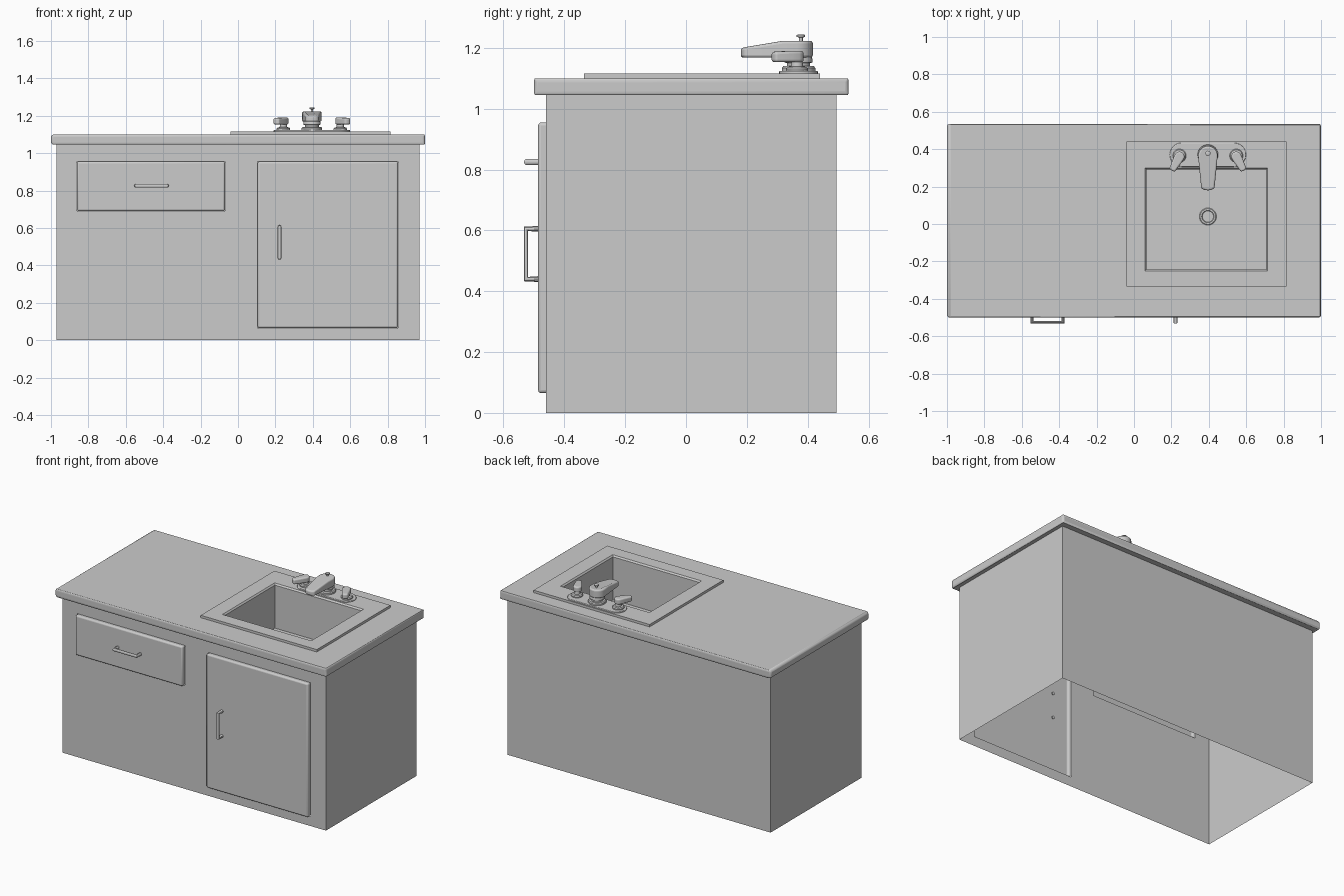
import bpy, bmesh, math
from mathutils import Matrix

if "Cube" in bpy.data.objects:
    bpy.data.objects.remove(bpy.data.objects["Cube"])


def finish(name, bm, bevel=0, segments=3, matrix=None):
    bmesh.ops.recalc_face_normals(bm, faces=bm.faces)
    if matrix:
        bm.transform(matrix)
    mesh = bpy.data.meshes.new(name)
    bm.to_mesh(mesh)
    bm.free()
    ob = bpy.data.objects.new(name, mesh)
    bpy.context.collection.objects.link(ob)
    bpy.ops.object.select_all(action='DESELECT')
    bpy.context.view_layer.objects.active = ob
    ob.select_set(True)
    bpy.ops.object.shade_smooth_by_angle(angle=math.radians(35))
    if bevel:
        m = ob.modifiers.new("round_edges", 'BEVEL')
        m.width, m.segments = bevel, segments
        m.limit_method, m.angle_limit = 'ANGLE', math.radians(40)
        bpy.ops.object.modifier_move_to_index(modifier=m.name, index=0)
    return ob


def skin(name, rings, cap_start=False, cap_end=False, wrap=False, **kw):
    """Bridge successive rings of points into a surface."""
    bm = bmesh.new()
    loops = [[bm.verts.new(p) for p in r] for r in rings]
    pairs = list(zip(loops, loops[1:])) + ([(loops[-1], loops[0])] if wrap else [])
    for a, b in pairs:
        for i in range(len(a)):
            j = (i + 1) % len(a)
            bm.faces.new((a[i], a[j], b[j], b[i]))
    if cap_start:
        bm.faces.new(loops[0][::-1])
    if cap_end:
        bm.faces.new(loops[-1])
    return finish(name, bm, **kw)


def rect(x0, x1, y0, y1, z):
    return [(x0, y0, z), (x1, y0, z), (x1, y1, z), (x0, y1, z)]


def lathe(name, x, y, profile, n=24):
    rings = [[(x + r * math.cos(2 * math.pi * i / n), y + r * math.sin(2 * math.pi * i / n), z)
              for i in range(n)] for r, z in profile]
    return skin(name, rings, True, True)


def lever(name, x, y, r0, r1, length, z0, z_head, z_tip, bevel, turn=0, n=10):
    """Tapered rounded arm pointing to -y from a round head."""
    head = [(r0 * math.cos(math.pi * i / n), r0 * math.sin(math.pi * i / n)) for i in range(n + 1)]
    tip = [(-r1 * math.cos(math.pi * i / n), -length + r1 - .5 * r1 * math.sin(math.pi * i / n) - .5 * r1)
           for i in range(n + 1)]
    # shoulder points keep the head flat on top
    pts = head + [(-r0 * .92, -r0 * .9)] + tip + [(r0 * .92, -r0 * .9)]

    def top(py):
        t = min(1, max(0, (-py - r0) / (length - r0)))
        return z_head + (z_tip - z_head) * t
    return skin(name, [[(px, py, z0) for px, py in pts], [(px, py, top(py)) for px, py in pts]],
                True, True, bevel=bevel, segments=4,
                matrix=Matrix.Translation((x, y, 0)) @ Matrix.Rotation(turn, 4, 'Z'))


def bar_handle(name, points):
    cu = bpy.data.curves.new(name, 'CURVE')
    cu.dimensions, cu.bevel_depth, cu.bevel_resolution, cu.use_fill_caps = '3D', .0105, 3, True
    sp = cu.splines.new('POLY')
    sp.points.add(len(points) - 1)
    for p, co in zip(sp.points, points):
        p.co = (*co, 1)
    ob = bpy.data.objects.new(name, cu)
    bpy.context.collection.objects.link(ob)
    bpy.ops.object.select_all(action='DESELECT')
    bpy.context.view_layer.objects.active = ob
    ob.select_set(True)
    bpy.ops.object.convert(target='MESH')
    bpy.ops.object.shade_smooth_by_angle(angle=math.radians(35))


# Cabinet: thin shell, open below, with front openings behind drawer and door
panels = {"drawer_front": (-.86, -.07, .69, .955), "door": (.105, .855, .065, .955)}
X, F, B, H = .97, -.46, .495, 1.045
xs = [-X, -.86, -.07, .105, .855, X]
zs = [0, .065, .69, .955, H]
bm = bmesh.new()


def quad(*pts):
    bm.faces.new([bm.verts.new(p) for p in pts])


for a, b in zip(xs, xs[1:]):
    for c, d in zip(zs, zs[1:]):
        mx, mz = (a + b) / 2, (c + d) / 2
        if not any(p[0] < mx < p[1] and p[2] < mz < p[3] for p in panels.values()):
            quad((a, F, c), (b, F, c), (b, F, d), (a, F, d))
quad((X, F, 0), (X, B, 0), (X, B, H), (X, F, H))
quad((X, B, 0), (-X, B, 0), (-X, B, H), (X, B, H))
quad((-X, B, 0), (-X, F, 0), (-X, F, H), (-X, B, H))
bmesh.ops.remove_doubles(bm, verts=bm.verts, dist=1e-5)
finish("cabinet", bm)

# Drawer front and door: raised hollow panels
for name, (x0, x1, z0, z1) in panels.items():
    skin(name, [[(x0, y, z0), (x1, y, z0), (x1, y, z1), (x0, y, z1)] for y in (F, -.486)],
         cap_end=True, bevel=.01)

# Pulls
bar_handle("drawer_handle", [(-.545, -.48, .825), (-.545, -.525, .825), (-.38, -.525, .825), (-.38, -.48, .825)])
bar_handle("door_handle", [(.222, -.48, .605), (.222, -.526, .605), (.222, -.526, .44), (.222, -.48, .44)])

# Counter with sink opening
hole = (.05, .725, -.26, .31)
slab = (-1, 1, -.5, .535)
skin("counter", [rect(*hole, 1.045), rect(*slab, 1.045), rect(*slab, 1.1), rect(*hole, 1.1)],
     wrap=True, bevel=.013)

# Sink: rim, walls and floor
rim, bowl = (-.04, .815, -.335, .44), (.06, .715, -.25, .30)
low = (.068, .707, -.242, .292)
floor = .82
skin("sink", [rect(*rim, 1.098), rect(*rim, 1.116), rect(*bowl, 1.116), rect(*low, 1.106),
              rect(*low, floor)], cap_end=True)
lathe("drain", .395, .04, [(.046, floor), (.046, floor + .005), (.042, floor + .008),
                           (.033, floor + .008), (.030, floor + .002)])

# Tap base plate
cx, cy = .395, .37
plate = [(cx + s * .14 + .064 * math.cos(a), cy + .064 * math.sin(a))
         for s, start in ((1, -90), (-1, 90))
         for a in [math.radians(start + 15 * i) for i in range(13)]]
skin("tap_plate", [[(x, y, z) for x, y in plate] for z in (1.112, 1.124)], True, True, bevel=.004)

# Spout with stepped neck and lift knob
lathe("tap_neck", cx, cy, [(.055, 1.12), (.055, 1.134), (.05, 1.14), (.038, 1.14), (.038, 1.15),
                           (.046, 1.152), (.046, 1.163), (.042, 1.175)])
lever("spout", cx, cy - .005, .052, .036, .185, 1.168, 1.223, 1.2, .009)
lathe("lift_knob", cx, .378, [(.006, 1.215), (.006, 1.234), (.014, 1.236), (.014, 1.242), (.01, 1.244)], 16)

# Twin levers
for s, side in ((-1, "left"), (1, "right")):
    hx = cx + s * .152
    lathe(side + "_valve", hx, .365, [(.036, 1.12), (.036, 1.131), (.031, 1.137), (.02, 1.139),
                                      (.018, 1.16)])
    lever(side + "_lever", hx, .36, .027, .018, .085, 1.153, 1.19, 1.187, .014, turn=s * .5)
